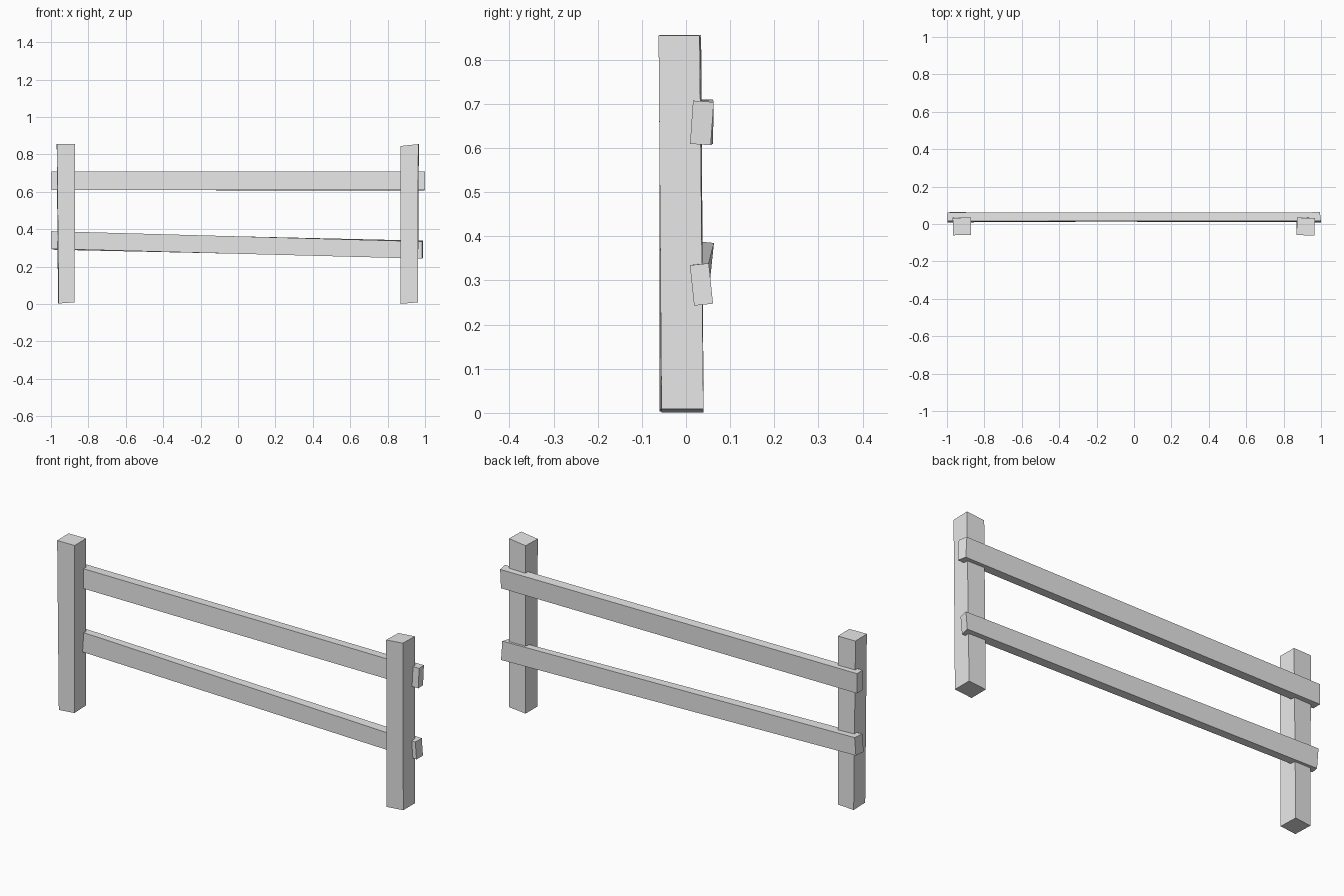
import bpy, bmesh
from math import sin, cos, radians
from mathutils import Vector

default_cube = bpy.data.objects.get("Cube")
if default_cube:
    bpy.data.objects.remove(default_cube, do_unlink=True)

timber = bpy.data.materials.new("plain_grey_timber")
timber.use_nodes = True
grey = (0.8, 0.8, 0.8, 1.0)
timber.diffuse_color = grey
timber.node_tree.nodes["Principled BSDF"].inputs["Base Color"].default_value = grey


def cut_end(bm, axis, along, centre, size, twist=0, tilt=0):
    """Four corners of one sawn end; tilt slants the cut along its first side."""
    angle = radians(twist)
    corners = []
    for side_a, side_b in ((-1, -1), (1, -1), (1, 1), (-1, 1)):
        a, b = side_a * size[0] / 2, side_b * size[1] / 2
        u = centre[0] + a * cos(angle) - b * sin(angle)
        v = centre[1] + a * sin(angle) + b * cos(angle)
        w = along + tilt * side_a
        corners.append(bm.verts.new(Vector((u, v, w) if axis == "z" else (w, u, v))))
    return corners


def beam(name, axis, start, end):
    """Rough-hewn beam lofted between two sawn ends."""
    bm = bmesh.new()
    first = cut_end(bm, axis, **start)
    last = cut_end(bm, axis, **end)
    bm.faces.new(first[::-1])
    bm.faces.new(last)
    for i in range(4):
        j = (i + 1) % 4
        bm.faces.new((first[i], first[j], last[j], last[i]))
    bmesh.ops.recalc_face_normals(bm, faces=bm.faces[:])
    mesh = bpy.data.meshes.new(name)
    bm.to_mesh(mesh)
    bm.free()
    mesh.materials.append(timber)
    bpy.context.collection.objects.link(bpy.data.objects.new(name, mesh))


# Upright posts, slightly crooked
beam("right_post", "z",
     start=dict(along=0.006, centre=(-0.918, -0.01), size=(0.085, 0.097), twist=2, tilt=0.003),
     end=dict(along=0.856, centre=(-0.92, -0.013), size=(0.097, 0.093), twist=1))
beam("left_post", "z",
     start=dict(along=0.005, centre=(0.915, -0.008), size=(0.094, 0.095), tilt=0.004),
     end=dict(along=0.85, centre=(0.918, -0.014), size=(0.095, 0.093), twist=-2, tilt=0.005))

# Rails on the back of the posts
beam("upper_rail", "x",
     start=dict(along=-0.997, centre=(0.038, 0.66), size=(0.046, 0.1)),
     end=dict(along=0.997, centre=(0.036, 0.657), size=(0.047, 0.098), twist=-4, tilt=-0.003))
beam("lower_rail", "x",
     start=dict(along=-0.992, centre=(0.036, 0.34), size=(0.045, 0.095), twist=-6, tilt=0.006),
     end=dict(along=0.987, centre=(0.035, 0.291), size=(0.043, 0.092), twist=6, tilt=0.003))
